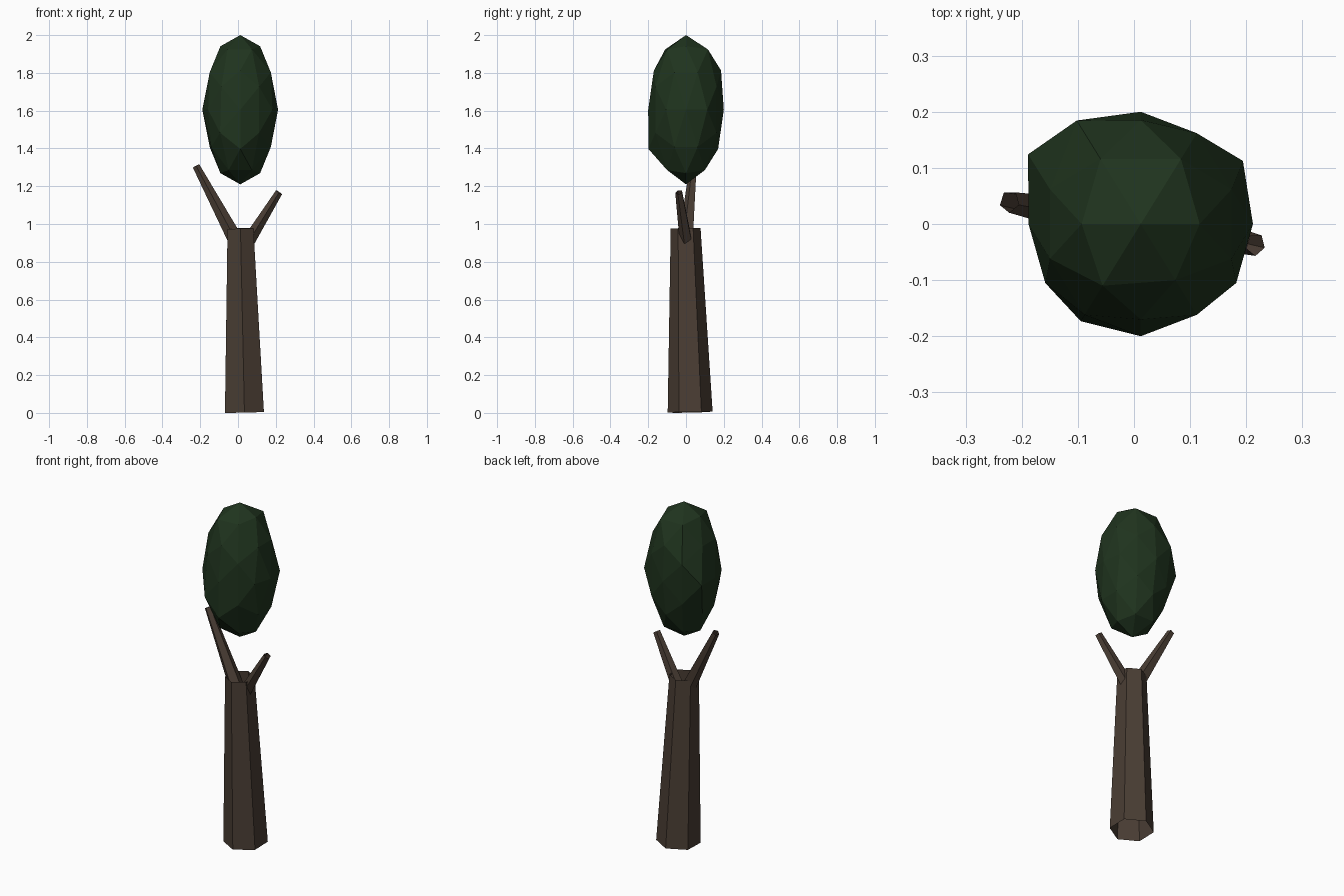
import bpy, bmesh, math
from mathutils import Vector

if "Cube" in bpy.data.objects:
    bpy.data.objects.remove(bpy.data.objects["Cube"])


def material(name, color):
    m = bpy.data.materials.new(name)
    m.diffuse_color = (*color, 1)
    m.use_nodes = True
    m.node_tree.nodes["Principled BSDF"].inputs["Base Color"].default_value = m.diffuse_color
    return m


def add_object(name, bm, mat):
    mesh = bpy.data.meshes.new(name)
    bm.to_mesh(mesh)
    bm.free()
    mesh.materials.append(mat)
    ob = bpy.data.objects.new(name, mesh)
    bpy.context.collection.objects.link(ob)
    return ob


def open_tube(name, base, tip, r_base, r_tip, sides, mat):
    """Tapered open-ended tube with one corner facing the front."""
    base, tip = Vector(base), Vector(tip)
    turn = Vector((0, 0, 1)).rotation_difference(tip - base)
    bm = bmesh.new()
    rings = []
    for centre, r in ((base, r_base), (tip, r_tip)):
        ring = []
        for i in range(sides):
            a = math.tau * i / sides - math.pi / 2
            ring.append(bm.verts.new(centre + turn @ Vector((r * math.cos(a), r * math.sin(a), 0))))
        rings.append(ring)
    lo, hi = rings
    for i in range(sides):
        j = (i + 1) % sides
        bm.faces.new((lo[i], lo[j], hi[j], hi[i]))
    return add_object(name, bm, mat)


bark = material("bark", (0.068, 0.047, 0.034))
leaf = material("leaf", (0.014, 0.034, 0.013))

# Leaning trunk and two bare branches
open_tube("trunk", (0.034, 0.022, 0.004), (0.013, -0.002, 0.977), 0.119, 0.079, 6, bark)
open_tube("left_branch", (-0.005, 0.0, 0.90), (-0.222, 0.04, 1.307), 0.043, 0.02, 5, bark)
open_tube("right_branch", (0.05, 0.003, 0.90), (0.217, -0.037, 1.168), 0.036, 0.02, 5, bark)

# Crown: once-subdivided icosahedron with an edge midpoint at its top
t = (1 + math.sqrt(5)) / 2
corners = []
for a in (-1, 1):
    for b in (-t, t):
        corners += [Vector((a, 0, b)), Vector((0, b, a)), Vector((b, a, 0))]
points = list(corners)
for i, p in enumerate(corners):
    points += [(p + q) / 2 for q in corners[i + 1:] if (p - q).length < 2.1]
bm = bmesh.new()
for p in points:
    bm.verts.new(p.normalized())
bmesh.ops.convex_hull(bm, input=bm.verts[:])

# Sideways bulges: direction and amount
bulges = [((-0.85, 0.53, 0), 1.18), ((-0.5, 0.81, 0.31), 1.14),
          ((0, -0.85, -0.53), 1.17), ((0, 0.85, 0.53), 1.09),
          ((0.31, 0.5, 0.81), 1.16), ((-0.31, 0.5, 0.81), 1.16),
          ((-0.31, -0.5, 0.81), 1.1), ((-0.5, -0.81, -0.31), 1.07),
          ((0.85, 0.53, 0), 1.07), ((-0.81, -0.31, -0.5), 0.95)]
for direction, amount in bulges:
    v = min(bm.verts, key=lambda w: (w.co - Vector(direction)).length)
    v.co.x *= amount
    v.co.y *= amount
for v in bm.verts:
    v.co = (0.012 + v.co.x * 0.2, v.co.y * 0.2, 1.605 + v.co.z * 0.395)
bmesh.ops.recalc_face_normals(bm, faces=bm.faces[:])
add_object("crown", bm, leaf)
